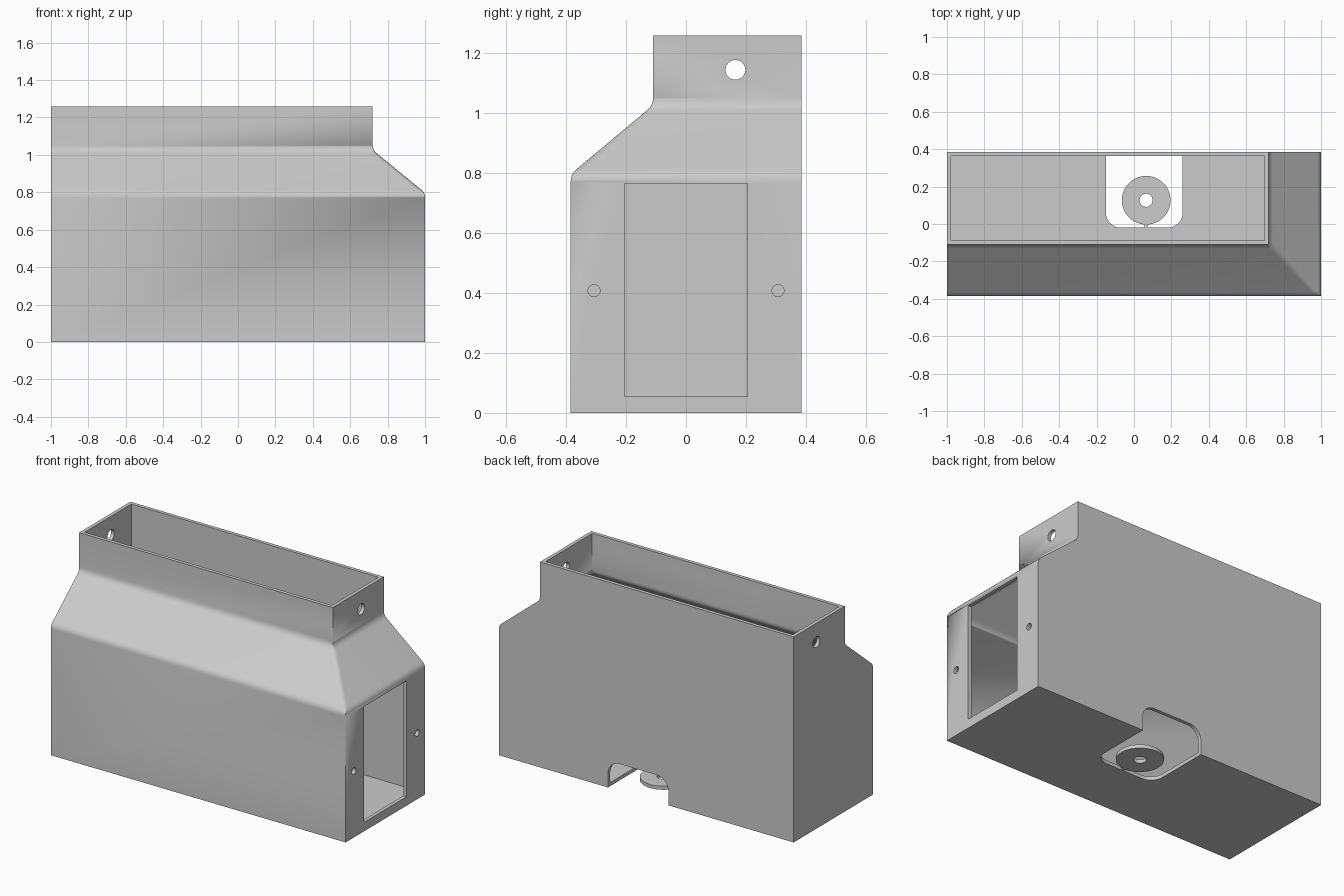
import bpy, bmesh
from math import sin, cos, pi
from mathutils import Vector, Matrix

if "Cube" in bpy.data.objects:
    bpy.data.objects.remove(bpy.data.objects["Cube"], do_unlink=True)

WALL = 0.022
TOP = 1.26
BACK = 0.385

grey = bpy.data.materials.new("plain grey")
grey.use_nodes = True
grey.diffuse_color = (0.6, 0.6, 0.6, 1)
grey.node_tree.nodes["Principled BSDF"].inputs["Base Color"].default_value = (0.6, 0.6, 0.6, 1)


def make_object(name, bm):
    bmesh.ops.remove_doubles(bm, verts=bm.verts, dist=1e-5)
    bmesh.ops.recalc_face_normals(bm, faces=bm.faces)
    mesh = bpy.data.meshes.new(name)
    bm.to_mesh(mesh)
    bm.free()
    mesh.materials.append(grey)
    obj = bpy.data.objects.new(name, mesh)
    bpy.context.collection.objects.link(obj)
    return obj


def prism(name, outline, direction):
    """Closed solid: a 3D outline swept along a direction."""
    bm = bmesh.new()
    face = bm.faces.new([bm.verts.new(p) for p in outline])
    swept = bmesh.ops.extrude_face_region(bm, geom=[face], use_keep_orig=True)["geom"]
    moved = [g for g in swept if isinstance(g, bmesh.types.BMVert)]
    bmesh.ops.translate(bm, verts=moved, vec=direction)
    return make_object(name, bm)


def cylinder(name, centre, radius, depth, axis="Z", sides=48):
    bm = bmesh.new()
    turn = Matrix.Rotation(pi / 2, 4, "Y") if axis == "X" else Matrix()
    bmesh.ops.create_cone(bm, cap_ends=True, segments=sides, radius1=radius,
                          radius2=radius, depth=depth,
                          matrix=Matrix.Translation(centre) @ turn)
    return make_object(name, bm)


def cut(target, cutter):
    cutter.hide_render = True
    cutter.hide_set(True)
    mod = target.modifiers.new("cut", "BOOLEAN")
    mod.object = cutter
    mod.operation = "DIFFERENCE"
    mod.solver = "EXACT"
    bpy.context.view_layer.objects.active = target
    bpy.ops.object.modifier_apply(modifier=mod.name)
    bpy.data.objects.remove(cutter, do_unlink=True)


def bend(before, corner, after, reach=0.025, steps=5):
    """Rounded corner between two straight runs of the wall profile."""
    c = Vector(corner)
    a = c + (Vector(before) - c).normalized() * reach
    b = c + (Vector(after) - c).normalized() * reach
    ts = [i / steps for i in range(steps + 1)]
    return [a * (1 - t) ** 2 + c * 2 * t * (1 - t) + b * t * t for t in ts]


def wall_profile(bottom, drop):
    """Pairs of (front inset, height), from the bottom to the rim."""
    low, high = (0, 0.797 - drop), (0.275, 1.027 - drop)
    return ([Vector((0, bottom))] + bend((0, bottom), low, high)
            + bend(low, high, (0.275, TOP)) + [Vector((0.275, TOP))])


def ring(bm, inset, z, offset):
    """Plan outline at one height; the hip corner is softened on the slope."""
    x0, x1 = -1 + offset, 1 - inset * 1.018 - offset
    y0, y1 = -BACK + inset - offset + 2 * offset, BACK - offset
    r = 0.04 * min(1, inset / 0.03, (0.275 - inset) / 0.03)
    r = max(r, 0)
    pts = [(x0, y1), (x0, y0)]
    for i in range(6):
        a = -pi / 2 + i * pi / 10
        pts.append((x1 - r + r * cos(a), y0 + r + r * sin(a)))
    pts.append((x1, y1))
    return [bm.verts.new((x, y, z)) for x, y in pts]


# Hollow housing: outer skin up to the rim, inner skin back down to the floor
bm = bmesh.new()
rings = [ring(bm, p.x, p.y, 0) for p in wall_profile(0, 0)]
rings += [ring(bm, p.x, p.y, WALL) for p in reversed(wall_profile(WALL, 0.01))]
for a, b in zip(rings, rings[1:]):
    for i in range(len(a)):
        j = (i + 1) % len(a)
        bm.faces.new((a[i], a[j], b[j], b[i]))
bm.faces.new(rings[0])
bm.faces.new(rings[-1])
bmesh.ops.dissolve_degenerate(bm, dist=1e-5, edges=bm.edges)
housing = make_object("housing", bm)

# Rectangular side window
cut(housing, prism("window_cutter",
                   [(0.9, y, z) for y, z in ((-0.205, 0.055), (0.205, 0.055),
                                             (0.205, 0.765), (-0.205, 0.765))],
                   (0.2, 0, 0)))

# Screw holes beside the window, and the rod hole through both end walls
for y in (-0.307, 0.307):
    cut(housing, cylinder("screw_cutter", (1, y, 0.408), 0.02, 0.2, "X", 32))
cut(housing, cylinder("rod_cutter", (0, 0.165, 1.145), 0.033, 3, "X"))


# Rounded notch running through the floor and up the back wall
def notch_outline(start, end, r):
    """Slot from start to end, with its two corners rounded at the end."""
    left, right, s = -0.15, 0.26, 1 if end > start else -1
    pts = [(left, start)]
    for cx, first in ((left + r, pi), (right - r, pi / 2)):
        for i in range(9):
            a = first - i * pi / 16
            pts.append((cx + r * cos(a), end - s * r + s * r * sin(a)))
    return pts + [(right, start)]


floor_slot = [(x, y, -0.1) for x, y in notch_outline(0.374, -0.02, 0.08)]
cut(housing, prism("floor_slot_cutter", floor_slot, (0, 0, 0.15)))
wall_slot = [(x, 0.33, z) for x, z in notch_outline(-0.1, 0.165, 0.08)]
cut(housing, prism("wall_slot_cutter", wall_slot, (0, 0.1, 0)))

# Washer lying in the notch, held by a thin tab
washer = cylinder("washer", (0.065, 0.127, WALL / 2), 0.13, WALL, sides=64)
cut(washer, cylinder("washer_cutter", (0.065, 0.127, 0), 0.035, 0.2))
tab = prism("washer_tab", [(0.057, -0.025, 0), (0.073, -0.025, 0),
                           (0.073, 0.002, 0), (0.057, 0.002, 0)], (0, 0, WALL))

# Smooth shading on the bends and round parts
for obj in (housing, washer):
    bpy.ops.object.select_all(action="DESELECT")
    obj.select_set(True)
    bpy.context.view_layer.objects.active = obj
    bpy.ops.object.shade_smooth_by_angle(angle=pi / 6)
